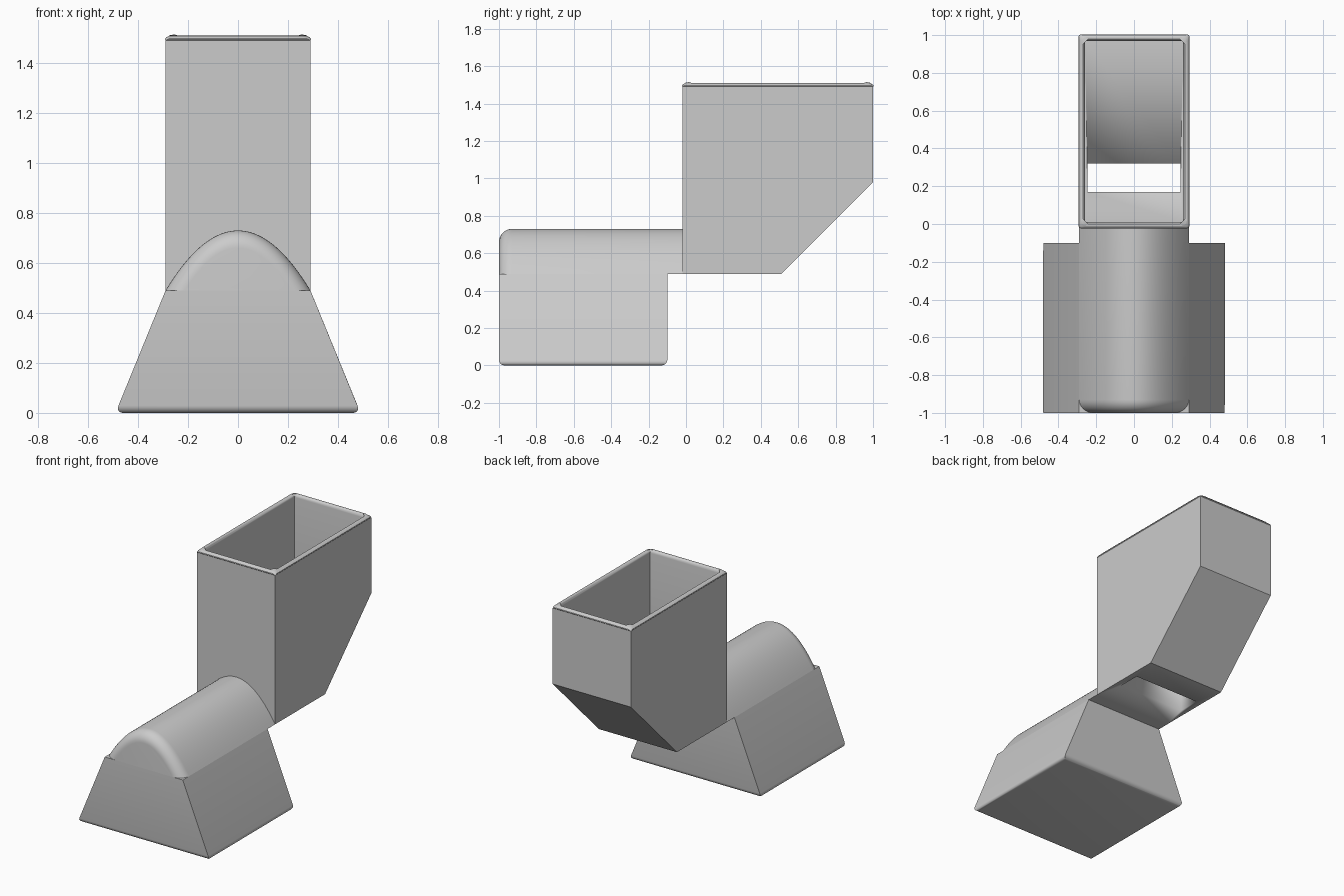
import bpy, bmesh, math

if "Cube" in bpy.data.objects:
    bpy.data.objects.remove(bpy.data.objects["Cube"])

GREY = (0.6, 0.6, 0.6, 1)
grey = bpy.data.materials.new("plain grey")
grey.use_nodes = True
grey.diffuse_color = GREY
grey.node_tree.nodes["Principled BSDF"].inputs["Base Color"].default_value = GREY


def loft(sections):
    """Closed solid through matching rings of points."""
    bm = bmesh.new()
    rings = [[bm.verts.new(p) for p in ring] for ring in sections]
    for a, b in zip(rings, rings[1:]):
        for i in range(len(a)):
            j = (i + 1) % len(a)
            bm.faces.new((a[i], a[j], b[j], b[i]))
    bm.faces.new(rings[0])
    bm.faces.new(rings[-1])
    bmesh.ops.recalc_face_normals(bm, faces=bm.faces)
    return bm


def round_edges_at(bm, z, radius):
    edges = [e for e in bm.edges if all(abs(v.co.z - z) < 1e-4 for v in e.verts)]
    bmesh.ops.bevel(bm, geom=edges, offset=radius, segments=5, profile=0.5, affect='EDGES')


def finish(name, bm):
    mesh = bpy.data.meshes.new(name)
    bm.to_mesh(mesh)
    bm.free()
    mesh.materials.append(grey)
    obj = bpy.data.objects.new(name, mesh)
    bpy.context.collection.objects.link(obj)
    bpy.ops.object.select_all(action='DESELECT')
    obj.select_set(True)
    bpy.context.view_layer.objects.active = obj
    bpy.ops.object.shade_smooth_by_angle(angle=math.radians(30))
    return obj


LEDGE = 0.49    # top of the base, underside of hump and hopper
HALF = 0.29     # half width of hump and hopper
TOP = 1.51

# Tapered base with a rounded foot
trapezoid = [(-0.49, 0), (0.49, 0), (HALF, LEDGE), (-HALF, LEDGE)]
bm = loft([[(x, y, z) for x, z in trapezoid] for y in (-1, -0.1)])
round_edges_at(bm, 0, 0.03)
finish("base", bm)


# Arched hump with a rounded front edge
def arch(y, shrink):
    steps = [i / 20 - 1 for i in range(41)]
    return [((HALF - 1.1 * shrink) * t, y, LEDGE + (0.24 - shrink) * (1 - t * t)) for t in steps]


R = 0.07
angles = [math.radians(90 * i / 8) for i in range(9)]
front = [arch(-1 + R * (1 - math.sin(a)), R * (1 - math.cos(a))) for a in reversed(angles)]
finish("hump", loft(front + [arch(-0.02, 0)]))

# Hopper: sloped-back box, hollowed from the top down to a flat floor
side = [(-0.02, LEDGE), (0.51, LEDGE), (1, 0.98), (1, TOP), (-0.02, TOP)]
bm = loft([[(x, y, z) for y, z in side] for x in (-HALF, HALF)])
bm.normal_update()
lid = [f for f in bm.faces if f.normal.z > 0.9]
bmesh.ops.inset_region(bm, faces=lid, thickness=0.043)
pit = bmesh.ops.extrude_face_region(bm, geom=lid)["geom"]
bmesh.ops.delete(bm, geom=lid, context='FACES')
for v in pit:
    if isinstance(v, bmesh.types.BMVert):
        v.co.z = 1.0
bmesh.ops.recalc_face_normals(bm, faces=bm.faces)
round_edges_at(bm, TOP, 0.02)
hopper = finish("hopper", bm)

# Outlet slot through the hopper floor
slot = [(-0.247, 0.17), (0.247, 0.17), (0.247, 0.32), (-0.247, 0.32)]
cutter = finish("slot_cutter", loft([[(x, y, z) for x, y in slot] for z in (0.4, 1.2)]))
cut = hopper.modifiers.new("outlet slot", 'BOOLEAN')
cut.operation = 'DIFFERENCE'
cut.solver = 'EXACT'
cut.object = cutter
bpy.context.view_layer.objects.active = hopper
bpy.ops.object.modifier_apply(modifier=cut.name)
bpy.data.objects.remove(cutter)
